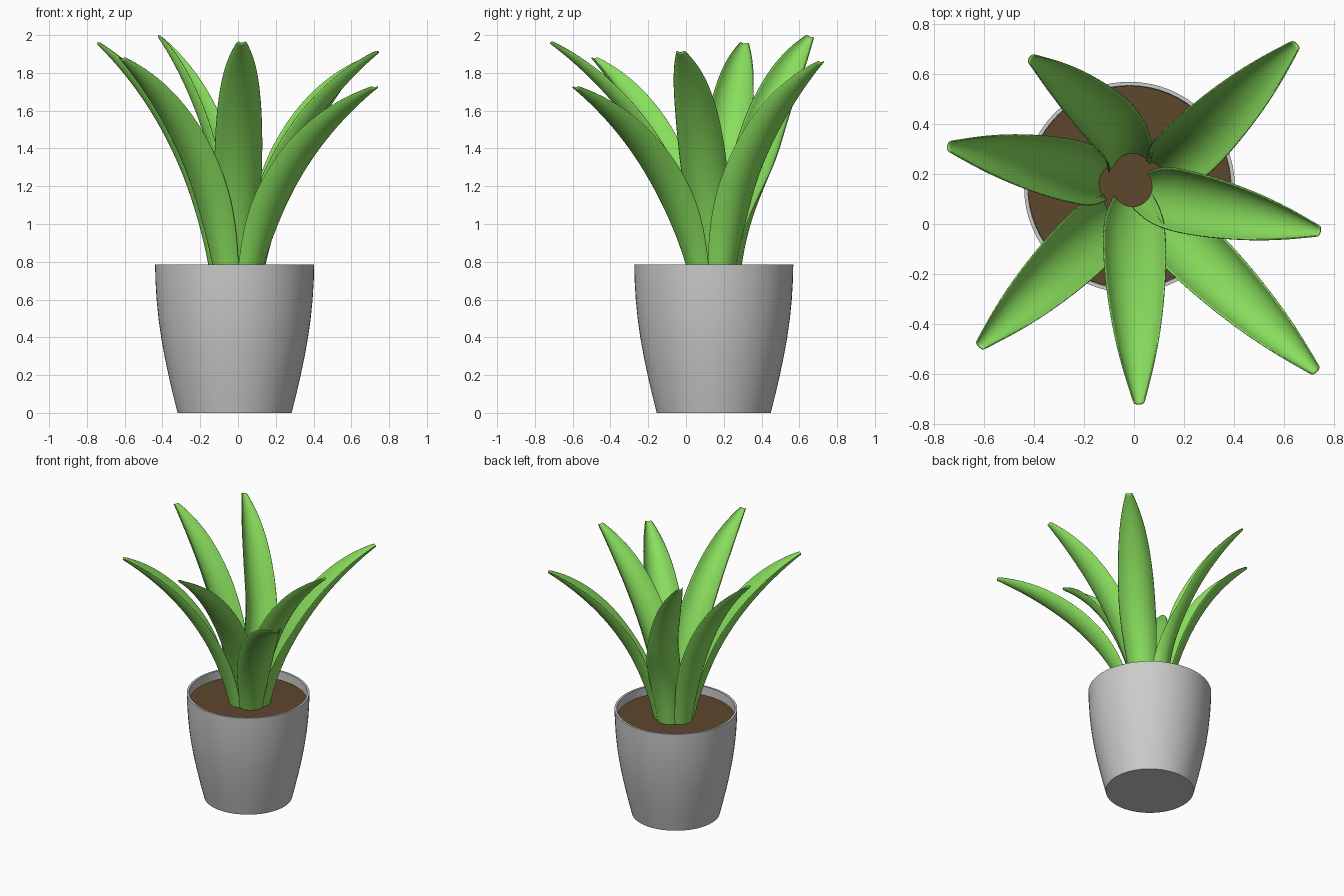
import bpy, bmesh, math
from mathutils import Vector

if "Cube" in bpy.data.objects:
    bpy.data.objects.remove(bpy.data.objects["Cube"])


def material(name, color):
    m = bpy.data.materials.new(name)
    m.diffuse_color = (*color, 1)
    m.use_nodes = True
    m.node_tree.nodes["Principled BSDF"].inputs["Base Color"].default_value = m.diffuse_color
    return m


def add_object(name, bm, mat=None):
    bmesh.ops.recalc_face_normals(bm, faces=bm.faces)
    me = bpy.data.meshes.new(name)
    bm.to_mesh(me)
    bm.free()
    ob = bpy.data.objects.new(name, me)
    bpy.context.collection.objects.link(ob)
    if mat:
        me.materials.append(mat)
    bpy.ops.object.select_all(action='DESELECT')
    ob.select_set(True)
    bpy.context.view_layer.objects.active = ob
    bpy.ops.object.shade_smooth_by_angle(angle=math.radians(40))
    return ob


def lathe(name, profile, center, mat=None, n=64):
    bm = bmesh.new()
    rings = []
    for r, z in profile:
        rings.append([bm.verts.new((center[0] + r * math.cos(2 * math.pi * i / n),
                                    center[1] + r * math.sin(2 * math.pi * i / n), z))
                      for i in range(n)])
    for a, b in zip(rings, rings[1:]):
        for i in range(n):
            j = (i + 1) % n
            bm.faces.new((a[i], a[j], b[j], b[i]))
    bm.faces.new(rings[0][::-1])
    bm.faces.new(rings[-1])
    return add_object(name, bm, mat)


green = material("leaf_green", (0.25, 0.73, 0.11))
brown = material("soil_brown", (0.11, 0.063, 0.027))
POT = (-0.018, 0.147)

# Pot: curved outer wall, thin rim, inner wall and inner floor
lathe("pot", [(0.302, 0), (0.327, 0.1), (0.35, 0.2), (0.371, 0.3), (0.389, 0.4),
              (0.403, 0.5), (0.413, 0.6), (0.419, 0.7), (0.421, 0.785),
              (0.406, 0.785), (0.404, 0.7), (0.399, 0.62)], POT)

# Soil disc just below the rim
lathe("soil", [(0.399, 0.66), (0.404, 0.72)], POT, brown)

# Leaves: trough-shaped blades swept along an outward arching curve
WIDTHS = [(0, 0.076), (0.08, 0.085), (0.18, 0.104), (0.3, 0.12), (0.42, 0.125),
          (0.55, 0.122), (0.68, 0.11), (0.8, 0.09), (0.9, 0.061), (0.96, 0.037),
          (1, 0.021)]
ARC = math.radians(68)
ROOT = Vector((-0.005, 0.147, 0))


def polar(deg):
    return Vector((math.cos(math.radians(deg)), math.sin(math.radians(deg)), 0))


def leaf(name, tip, base_deg, base_r, roll=0):
    p0 = ROOT + polar(base_deg) * base_r + Vector((0, 0, 0.69))
    p2 = Vector(tip) - Vector((0, 0, 0.012))
    flat = Vector((p2.x - p0.x, p2.y - p0.y, 0))
    p1 = p0 + flat * 0.21 + Vector((0, 0, 0.63 * (p2.z - p0.z)))
    heading = math.degrees(math.atan2(flat.y, flat.x))
    bm = bmesh.new()
    rows = []
    for t, w in WIDTHS:
        spine = p0 * (1 - t) ** 2 + p1 * 2 * t * (1 - t) + p2 * t * t
        d = ((p1 - p0) * (1 - t) + (p2 - p1) * t).normalized()
        # blade faces the base direction at the root, then its heading
        k0 = max(0, 1 - t / 0.4)
        turn = (base_deg - heading + 180) % 360 - 180
        out = polar(heading + turn * k0 + roll * (1 - k0))
        inward = (d * out.dot(d) - out).normalized()
        side = inward.cross(d)
        rad = w / math.sin(ARC)
        row = []
        for k in range(-4, 5):
            a = ARC * k / 4
            row.append(bm.verts.new(spine + side * rad * math.sin(a)
                                    + inward * rad * (1 - math.cos(a))))
        rows.append(row)
    for a, b in zip(rows, rows[1:]):
        for i in range(8):
            bm.faces.new((a[i], a[i + 1], b[i + 1], b[i]))
    ob = add_object(name, bm, green)
    sub = ob.modifiers.new("smooth", 'SUBSURF')
    sub.levels = sub.render_levels = 2
    sol = ob.modifiers.new("thickness", 'SOLIDIFY')
    sol.thickness = 0.005
    sol.offset = 0


# Five outer leaves in a ring, two inner leaves
# (tip, direction of the base, distance of the base, roll)
LEAVES = [((0.73, -0.59, 1.73), -50, 0.135, 0), ((0.65, 0.72, 1.865), 22, 0.135, 0),
          ((-0.42, 0.66, 2.0), 92, 0.135, 20), ((-0.745, 0.31, 1.965), 166, 0.135, 5),
          ((-0.62, -0.49, 1.885), 236, 0.135, 0),
          ((0.02, -0.72, 1.97), -88, 0.075, 0), ((0.745, -0.03, 1.92), -22, 0.075, 0)]
for i, args in enumerate(LEAVES):
    leaf(f"leaf_{i + 1}", *args)
